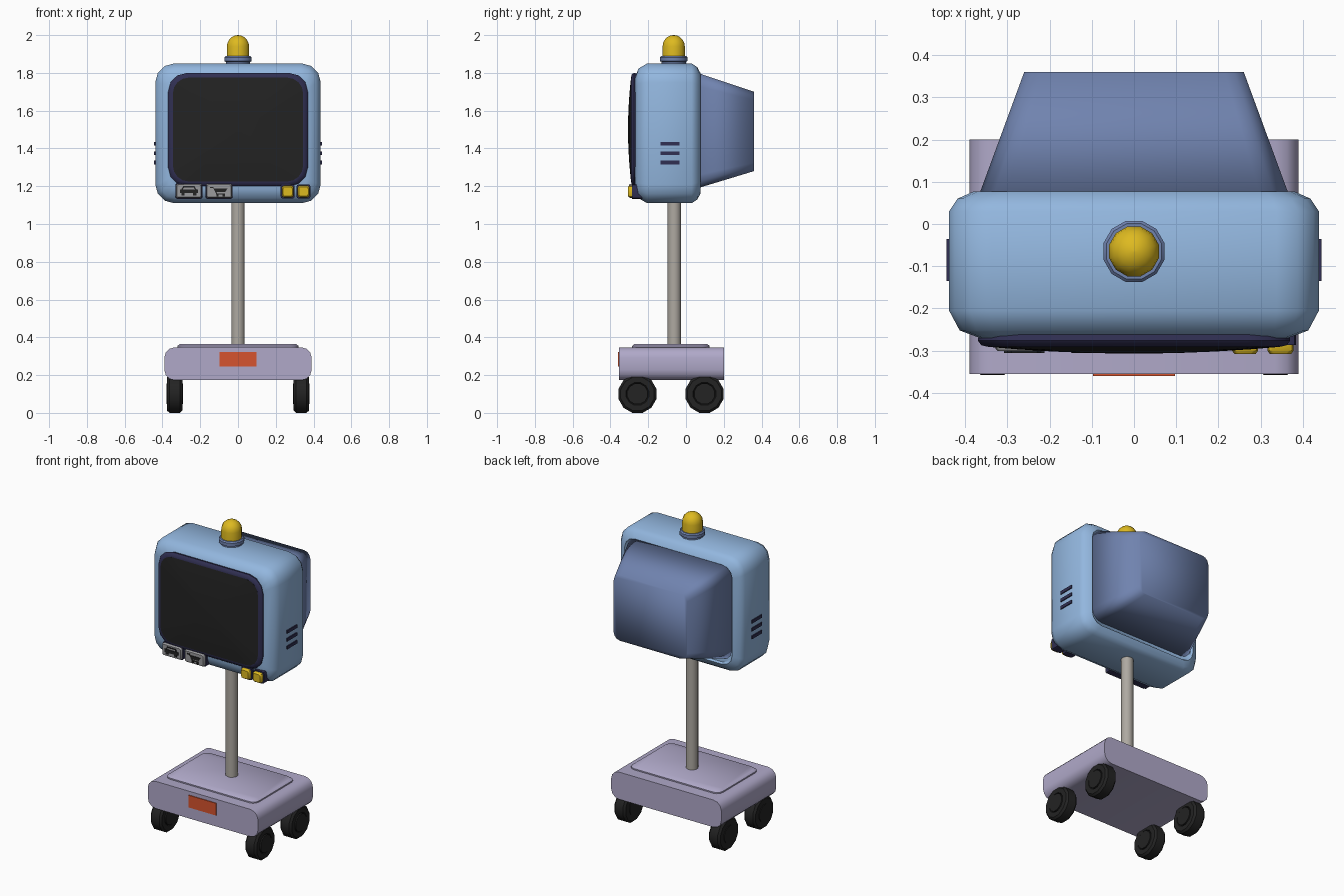
import bpy, bmesh, math

if "Cube" in bpy.data.objects:
    bpy.data.objects.remove(bpy.data.objects["Cube"])


def material(name, r, g, b):
    m = bpy.data.materials.new(name)
    lin = [((c / 255 + 0.055) / 1.055) ** 2.4 for c in (r, g, b)]
    m.diffuse_color = (*lin, 1)
    m.use_nodes = True
    m.node_tree.nodes["Principled BSDF"].inputs["Base Color"].default_value = m.diffuse_color
    return m


BLUE = material("light_blue", 147, 183, 223)
SLATE = material("slate_blue", 112, 131, 175)
NAVY = material("navy", 48, 47, 82)
BLACK = material("black", 35, 35, 35)
YELLOW = material("yellow", 222, 186, 32)
LILAC = material("lilac_grey", 176, 169, 201)
STEEL = material("warm_grey", 174, 169, 161)
ORANGE = material("orange", 214, 84, 46)
GREY = material("grey", 155, 155, 158)


def finish(name, bm, mat, angle=40):
    bmesh.ops.recalc_face_normals(bm, faces=bm.faces)
    me = bpy.data.meshes.new(name)
    bm.to_mesh(me)
    bm.free()
    me.materials.append(mat)
    ob = bpy.data.objects.new(name, me)
    bpy.context.collection.objects.link(ob)
    bpy.ops.object.select_all(action='DESELECT')
    ob.select_set(True)
    bpy.context.view_layer.objects.active = ob
    if angle >= 180:
        bpy.ops.object.shade_smooth()
    else:
        bpy.ops.object.shade_smooth_by_angle(angle=math.radians(angle))
    return ob


def loft(name, rings, mat, angle=40):
    """Skin a list of equal-length point rings and cap both ends."""
    bm = bmesh.new()
    vs = [[bm.verts.new(p) for p in ring] for ring in rings]
    n = len(vs[0])
    for a, b in zip(vs, vs[1:]):
        for i in range(n):
            bm.faces.new((a[i], a[(i + 1) % n], b[(i + 1) % n], b[i]))
    bm.faces.new(vs[0])
    bm.faces.new(vs[-1])
    return finish(name, bm, mat, angle)


def rounded(hw, hh, r, seg=3):
    pts = []
    for k, (sx, sy) in enumerate(((1, 1), (-1, 1), (-1, -1), (1, -1))):
        for i in range(seg + 1):
            a = math.pi / 2 * (k + i / seg)
            pts.append((sx * (hw - r) + r * math.cos(a), sy * (hh - r) + r * math.sin(a)))
    return pts


def y_ring(y, hw, hh, r, zc, seg=3, xc=0):
    return [(xc + u, y, zc + v) for u, v in rounded(hw, hh, r, seg)]


def lathe(name, profile, centre, axis, mat, seg=12, angle=40):
    """profile: (radius, offset along axis) pairs."""
    cx, cy, cz = centre
    rings = []
    for r, t in profile:
        ring = []
        for i in range(seg):
            a = 2 * math.pi * (i + 0.5) / seg
            u, v = r * math.cos(a), r * math.sin(a)
            ring.append((cx + u, cy + v, cz + t) if axis == 'z' else (cx + t, cy + u, cz + v))
        rings.append(ring)
    return loft(name, rings, mat, angle)


def box(name, x, y, z, mat):
    return loft(name, [[(x[0], t, z[0]), (x[1], t, z[0]), (x[1], t, z[1]), (x[0], t, z[1])]
                       for t in y], mat, 30)


def plates(name, polys, xc, zc, y0, y1, mat):
    """Thin flat shapes drawn in the front plane."""
    bm = bmesh.new()
    for poly in polys:
        f = [bm.verts.new((xc + u, y0, zc + v)) for u, v in poly]
        b = [bm.verts.new((xc + u, y1, zc + v)) for u, v in poly]
        bm.faces.new(f)
        bm.faces.new(b)
        for i in range(len(f)):
            j = (i + 1) % len(f)
            bm.faces.new((f[i], f[j], b[j], b[i]))
    return finish(name, bm, mat, 30)


def rect(x0, x1, z0, z1):
    return [(x0, z0), (x1, z0), (x1, z1), (x0, z1)]


# Monitor casing and tapered rear housing
loft("monitor_casing", [y_ring(y, w, h, r, 1.48) for y, w, h, r in (
    (-0.270, 0.365, 0.295, 0.06), (-0.252, 0.413, 0.343, 0.08), (-0.205, 0.438, 0.370, 0.10),
    (0.030, 0.438, 0.370, 0.10), (0.060, 0.418, 0.350, 0.09), (0.077, 0.380, 0.318, 0.07),
    (0.064, 0.372, 0.310, 0.07))], BLUE, 50)
loft("rear_housing", [y_ring(0.05, 0.374, 0.309, 0.07, 1.495),
                      y_ring(0.36, 0.26, 0.21, 0.045, 1.49)], SLATE, 180)

# Screen surround and bulging screen
loft("screen_surround", [y_ring(y, w, h, r, 1.50) for y, w, h, r in (
    (-0.250, 0.365, 0.295, 0.10), (-0.276, 0.370, 0.300, 0.10),
    (-0.287, 0.362, 0.292, 0.095), (-0.291, 0.345, 0.275, 0.085))], NAVY)
loft("screen", [y_ring(-0.285, 0.345, 0.275, 0.085, 1.50, 4)] + [
    y_ring(-0.291 - 0.016 * (1 - s * s), 0.345 * s, 0.275 * s, 0.085 * s, 1.50, 4)
    for s in (1, 0.8, 0.55, 0.3, 0.05)], BLACK)

# Side vents
for side, s in (("left", -1), ("right", 1)):
    for i in range(3):
        z = 1.325 + 0.05 * i
        box(f"{side}_vent_{i + 1}", sorted((s * 0.43, s * 0.444)), (-0.135, -0.035),
            (z - 0.01, z + 0.01), NAVY)

# Yellow buttons on dark mounts
for i, x in enumerate((0.263, 0.347)):
    loft(f"button_mount_{i + 1}", [y_ring(y, 0.037, 0.038, 0.012, 1.172, 2, x)
                                   for y in (-0.23, -0.287)], NAVY)
    loft(f"button_{i + 1}", [y_ring(y, w, w, 0.012, 1.172, 2, x) for y, w in (
        (-0.28, 0.031), (-0.300, 0.031), (-0.308, 0.025))], YELLOW)

# Grey pictogram tiles on dark mounts
for i, x in enumerate((-0.26, -0.10)):
    loft(f"tile_mount_{i + 1}", [y_ring(y, 0.072, 0.042, 0.01, 1.175, 2, x)
                                 for y in (-0.23, -0.285)], NAVY)
    loft(f"tile_{i + 1}", [y_ring(y, w, w - 0.03, 0.008, 1.175, 2, x) for y, w in (
        (-0.28, 0.068), (-0.295, 0.068), (-0.301, 0.063))], GREY)
plates("vehicle_pictogram", [
    rect(-0.048, 0.048, -0.012, 0.008), rect(-0.040, -0.022, -0.024, -0.012),
    rect(0.022, 0.040, -0.024, -0.012), rect(-0.028, 0.028, 0.019, 0.025),
    [(-0.040, 0.008), (-0.032, 0.008), (-0.022, 0.025), (-0.030, 0.025)],
    [(0.032, 0.008), (0.040, 0.008), (0.030, 0.025), (0.022, 0.025)]],
    -0.26, 1.175, -0.305, -0.299, BLACK)
plates("cart_pictogram", [
    [(-0.030, 0.014), (0.045, 0.014), (0.032, -0.006), (-0.020, -0.006)],
    [(-0.048, 0.022), (-0.030, 0.022), (-0.030, 0.014), (-0.048, 0.016)],
    [(-0.020, -0.006), (-0.013, -0.006), (-0.009, -0.014), (-0.016, -0.014)],
    rect(-0.016, 0.032, -0.018, -0.013), rect(-0.014, -0.002, -0.029, -0.020),
    rect(0.018, 0.030, -0.029, -0.020)], -0.10, 1.175, -0.305, -0.299, BLACK)

# Beacon on top
lathe("beacon_base", [(0.066, 1.83), (0.066, 1.858), (0.075, 1.862), (0.075, 1.882),
                      (0.068, 1.889)], (0, -0.065, 0), 'z', SLATE)
dome = [(0.061, 1.88), (0.061, 1.94)] + [
    (0.061 * math.cos(math.radians(a)), 1.94 + 0.06 * math.sin(math.radians(a)))
    for a in (18, 36, 54, 72, 88)]
lathe("beacon_dome", dome, (0, -0.065, 0), 'z', YELLOW)

# Pole
lathe("pole", [(0.036, 0.35), (0.036, 1.13)], (0, -0.062, 0), 'z', STEEL)

# Wheeled base with raised deck and front plate
loft("base", [[(u, y, 0.26 + v) for u, v in rounded(0.39, 0.087, 0.055)]
              for y in (-0.355, 0.20)], LILAC)
loft("base_deck", [[(u, -0.08 + v, z) for u, v in rounded(0.32 - d, 0.205 - d, 0.04)]
                   for z, d in ((0.33, 0), (0.355, 0), (0.366, 0.014))], LILAC)
box("front_plate", (-0.097, 0.097), (-0.360, -0.352), (0.245, 0.323), ORANGE)

# Wheels
for side, s in (("left", -1), ("right", 1)):
    for end, y in (("front", -0.257), ("rear", 0.098)):
        lathe(f"{end}_{side}_wheel", [
            (0.060, -0.040), (0.092, -0.040), (0.104, -0.028), (0.104, 0.028),
            (0.092, 0.040), (0.062, 0.040), (0.058, 0.034)][::s],
            (s * 0.335, y, 0.1005), 'x', BLACK)
        lathe(f"{end}_{side}_hub", [(0.056, -0.044), (0.056, 0.044)],
              (s * 0.335, y, 0.1005), 'x', BLACK)
